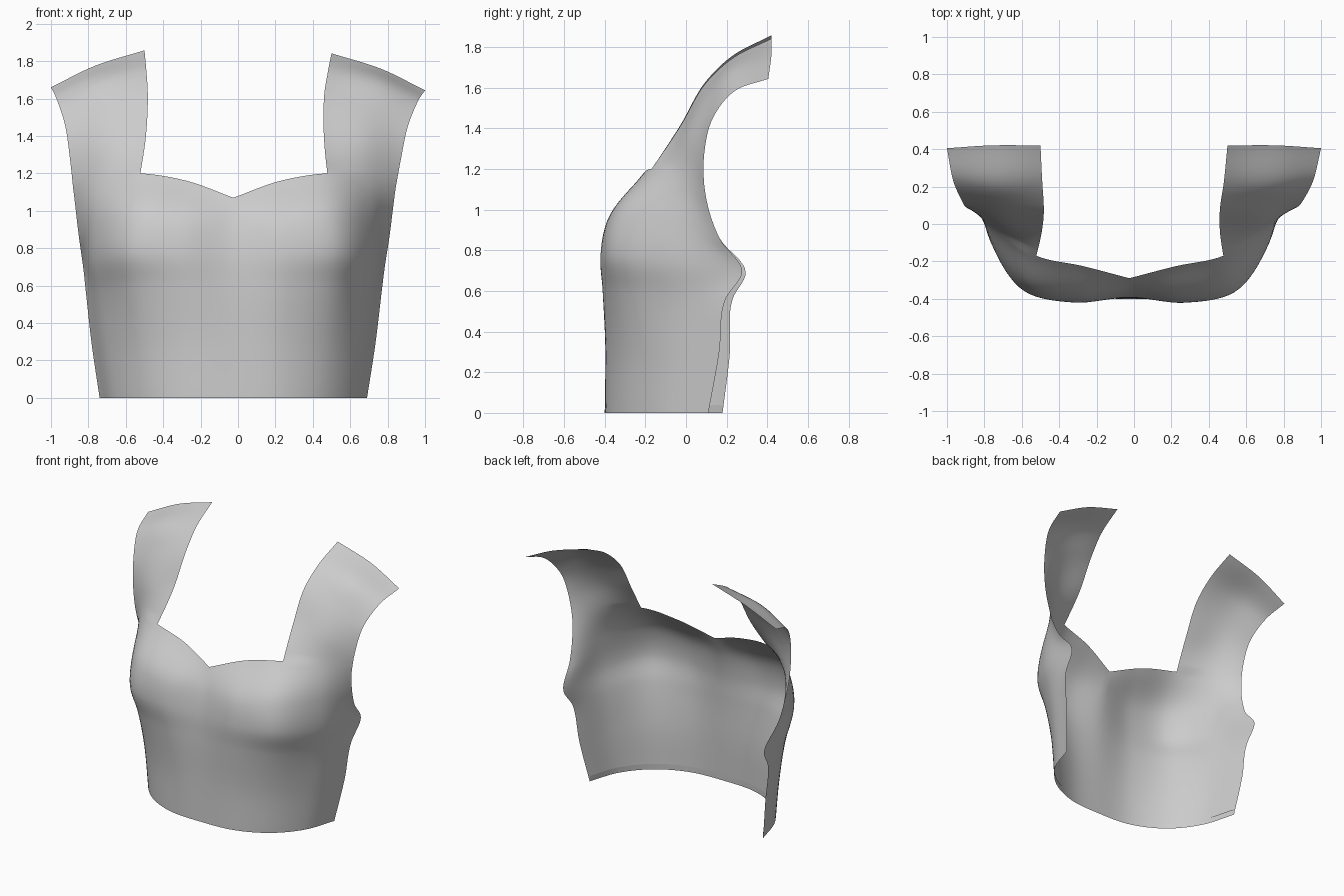
import bpy, bmesh
from mathutils import Vector

if "Cube" in bpy.data.objects:
    bpy.data.objects.remove(bpy.data.objects["Cube"])

N = 8  # subdivisions per control span

# Half-body control rows, hem to neckline: centre, bust, strap line, side, side edge
BODY = [
    [(0, -.40, 0), (.27, -.377, 0), (.49, -.265, 0), (.635, -.09, 0), (.715, .145, 0)],
    [(0, -.395, .3), (.27, -.382, .3), (.51, -.275, .3), (.675, -.07, .3), (.76, .19, .3)],
    [(0, -.395, .6), (.29, -.405, .6), (.54, -.32, .6), (.71, -.08, .58), (.79, .212, .56)],
    [(0, -.388, .76), (.30, -.42, .77), (.56, -.362, .77), (.74, -.10, .74), (.805, .285, .69)],
    [(0, -.355, .92), (.28, -.39, .94), (.54, -.335, .97), (.74, -.09, .95), (.83, .165, .86)],
    [(0, -.29, 1.07), (.25, -.225, 1.16), (.50, -.17, 1.20), (.72, -.03, 1.18), (.862, .09, 1.12)],
]
# Shoulder strap rows: neck edge, middle, armhole edge
STRAP = [
    [(.475, -.03, 1.41), (.70, .01, 1.37), (.885, .09, 1.28)],
    [(.472, .10, 1.63), (.72, .11, 1.56), (.915, .13, 1.45)],
    [(.485, .22, 1.745), (.76, .21, 1.68), (.965, .24, 1.59)],
    [(.50, .42, 1.85), (.77, .42, 1.765), (1.0, .405, 1.652)],
]


def spline(pts, t, before=None):
    """Chord-length Catmull-Rom, with an optional phantom point before the first."""
    p = [Vector(q) for q in pts]
    p = [before or 2 * p[0] - p[1]] + p + [2 * p[-1] - p[-2]]
    i = min(int(t), len(pts) - 2)
    f = t - i
    a, b, c, d = p[i:i + 4]
    d1, d2, d3 = (b - a).length, (c - b).length, (d - c).length
    m1 = d2 * ((b - a) / d1 - (c - a) / (d1 + d2)) + c - b
    m2 = d2 * ((d - c) / d3 - (d - b) / (d2 + d3)) + c - b
    return (b + m1 * f + (3 * (c - b) - 2 * m1 - m2) * f ** 2
            + (2 * (b - c) + m1 + m2) * f ** 3)


columns = [[row[c] for row in BODY] for c in range(5)]
for c in range(3):
    columns[c + 2] += [row[c] for row in STRAP]


def body_point(u, v):
    ctrl = [spline(col, v) for col in columns]
    # smooth across the centre low down, pointed at the neckline
    straight = 2 * ctrl[0] - ctrl[1]
    mirrored = Vector((-ctrl[1].x, ctrl[1].y, straight.z))
    return spline(ctrl, u, mirrored.lerp(straight, (v / 5) ** 6))


def strap_point(u, v):
    return spline([spline(col, v) for col in columns[2:]], u - 2)


def place(p, side, u, v):
    """Mirror to a side, with the slight skew of the worn garment."""
    x = side * p.x - .025 * (1 - .1 * u * v / 9) * min(1, (9 - v) / 4)
    y = p.y - side * .035 * max(0, 1 - v / 4) * (u / 4) ** 2
    return Vector((x, y, p.z - side * .008 * max(0, v - 5) / 4))


bm = bmesh.new()


def skin(rows, side):
    for lo, hi in zip(rows, rows[1:]):
        for k in range(len(lo) - 1):
            quad = [lo[k], lo[k + 1], hi[k + 1], hi[k]]
            bm.faces.new(quad if side > 0 else quad[::-1])


for side in (1, -1):
    # bodice front
    rows = [[bm.verts.new(place(body_point(i / N, j / N), side, i / N, j / N))
             for i in range(4 * N + 1)] for j in range(5 * N + 1)]
    skin(rows, side)
    # hem turned up on the inside
    hem = [bm.verts.new((v.co.x * .996, v.co.y * .996, .04)) for v in rows[0]]
    skin([hem, rows[0]], side)
    # shoulder strap continuing from the neckline row
    strap = [rows[-1][2 * N:]]
    for j in range(5 * N + 1, 9 * N + 1):
        strap.append([bm.verts.new(place(strap_point(i / N, j / N), side, i / N, j / N))
                      for i in range(2 * N, 4 * N + 1)])
    skin(strap, side)

# join the halves at the centre line
bmesh.ops.remove_doubles(bm, verts=bm.verts[:], dist=.0002)

mesh = bpy.data.meshes.new("bodice_front")
bm.to_mesh(mesh)
bm.free()
bodice = bpy.data.objects.new("bodice_front", mesh)
bpy.context.collection.objects.link(bodice)
bpy.context.view_layer.objects.active = bodice
bodice.select_set(True)
bpy.ops.object.shade_smooth_by_angle(angle=0.9)
